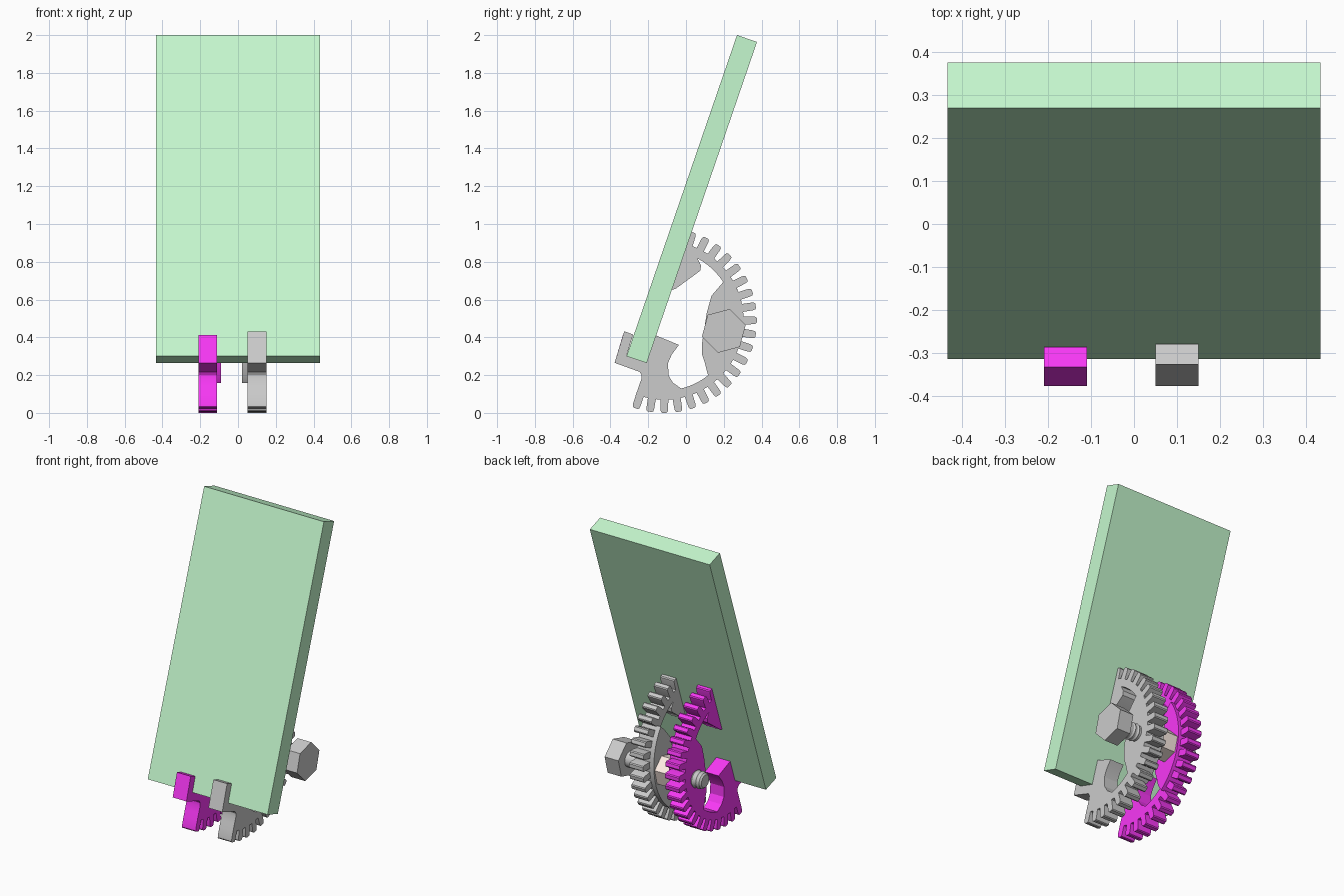
import bpy, bmesh
from math import cos, sin, radians, pi

if "Cube" in bpy.data.objects:
    bpy.data.objects.remove(bpy.data.objects["Cube"])

CY, CZ = -0.115, 0.49            # gear centre (y, z)
BY, BZ = 0.2, 0.434              # bolt axis (y, z)
ROOT, TIP, INNER = 0.42, 0.49, 0.372


def material(name, rgb):
    m = bpy.data.materials.new(name)
    m.diffuse_color = (*rgb, 1)
    m.use_nodes = True
    m.node_tree.nodes["Principled BSDF"].inputs["Base Color"].default_value = m.diffuse_color
    return m


def prism(name, profile, x0, x1, mat=None, smooth=True):
    """Extrude a (y, z) profile along x."""
    bm = bmesh.new()
    base = bm.faces.new([bm.verts.new((x0, y, z)) for y, z in profile])
    top = bmesh.ops.extrude_face_region(bm, geom=[base])["geom"]
    bmesh.ops.translate(bm, vec=(x1 - x0, 0, 0),
                        verts=[v for v in top if isinstance(v, bmesh.types.BMVert)])
    # keep a closed solid
    if not any(all(abs(v.co.x - x0) < 1e-6 for v in f.verts) for f in bm.faces):
        bm.faces.new([v for v in bm.verts if abs(v.co.x - x0) < 1e-6])
    bmesh.ops.recalc_face_normals(bm, faces=bm.faces)
    return finish(name, bm, mat, smooth)


def finish(name, bm, mat, smooth):
    mesh = bpy.data.meshes.new(name)
    bm.to_mesh(mesh)
    bm.free()
    ob = bpy.data.objects.new(name, mesh)
    bpy.context.collection.objects.link(ob)
    if mat:
        mesh.materials.append(mat)
    if smooth:
        bpy.ops.object.select_all(action='DESELECT')
        ob.select_set(True)
        bpy.context.view_layer.objects.active = ob
        bpy.ops.object.shade_smooth_by_angle(angle=radians(25))
    return ob


def polar(r, deg, cy=CY, cz=CZ):
    return cy + r * cos(radians(deg)), cz + r * sin(radians(deg))


def arc(r, a0, a1, n):
    return [polar(r, a0 + (a1 - a0) * i / n) for i in range(n + 1)]


# Inner edge of the thick middle pad that carries the bolt
PAD = [(0.1, 0.265), (0.085, 0.31), (0.085, 0.37), (0.11, 0.53), (0.135, 0.62)]


def teeth():
    pts = []
    for i in range(21):
        a = 72 - 9 * i
        pts += [polar(r, a + d) for r, d in (
            (ROOT, 2.9), (0.472, 2.5), (0.485, 2.1), (TIP, 1.3),
            (TIP, -1.3), (0.485, -2.1), (0.472, -2.5), (ROOT, -2.9))]
    return pts[1:]


def gear_profile(lip):
    # lip shortens along the tilt of the slab
    dy, dz = -0.325 * lip, -0.946 * lip
    return ([(-0.21, 0.265), (-0.16, 0.41), (-0.037, 0.36), (-0.075, 0.31),
             (-0.095, 0.265), (-0.093, 0.2), (-0.07, 0.16)]
            + arc(INNER, -76, -51.5, 8) + PAD + arc(INNER, 33, 62, 9)
            + [(0.08, 0.78), (0.075, 0.752), (-0.055, 0.657), (-0.078, 0.65), (0.012, 0.91)]
            + teeth()
            + [(-0.25, 0.14), (-0.236, 0.18), (-0.235, 0.2), (-0.245, 0.217), (-0.378, 0.265),
               (-0.327 + dy, 0.432 + dz), (-0.28 + dy, 0.415 + dz), (-0.315, 0.302)])


green = material("green", (0.56, 0.94, 0.62))
magenta = material("magenta", (0.94, 0.04, 0.92))
tan = material("tan", (1.0, 0.85, 0.78))

# Leaning slab
prism("slab", [(-0.315, 0.30), (-0.208, 0.264), (0.376, 1.964), (0.27, 2.0)],
      -0.435, 0.435, green, False)

# Two half gears with raised inner pads
boss = [polar(INNER, -51.5)] + PAD + [polar(INNER, 33)] + arc(ROOT, 34, -52, 24)
for name, x0, x1, b0, b1, lip, mat in (
        ("grey", 0.05, 0.15, 0.02, 0.055, 0, None),
        ("magenta", -0.21, -0.11, -0.115, -0.09, 0.02, magenta)):
    prism(name + "_half_gear", gear_profile(lip), x0, x1, mat)
    prism(name + "_gear_pad", boss, b0, b1, mat)

# Hex bolt head and the nut between the gears
hexagon = lambda r: [polar(r, 15 + 60 * i, BY, BZ) for i in range(6)]
prism("bolt_head", hexagon(0.12), 0.27, 0.37, None, False)
prism("nut", hexagon(0.1), -0.09, 0.02, tan, False)

# Bolt shank with thread ridges, revolved around x
rings = [(-0.28, 0.04), (-0.27, 0.05)]
x = -0.26
while x < 0.2:
    rings += [(x, 0.05), (x + 0.01, 0.056), (x + 0.02, 0.05)]
    x += 0.03
rings += [(0.275, 0.05)]
bm = bmesh.new()
N = 32
loops = [[bm.verts.new((x, BY + r * cos(2 * pi * i / N), BZ + r * sin(2 * pi * i / N)))
          for i in range(N)] for x, r in rings]
for a, b in zip(loops, loops[1:]):
    for i in range(N):
        j = (i + 1) % N
        bm.faces.new((a[i], a[j], b[j], b[i]))
bm.faces.new(loops[0])
bm.faces.new(loops[-1])
bmesh.ops.recalc_face_normals(bm, faces=bm.faces)
finish("bolt_shank", bm, None, True)
